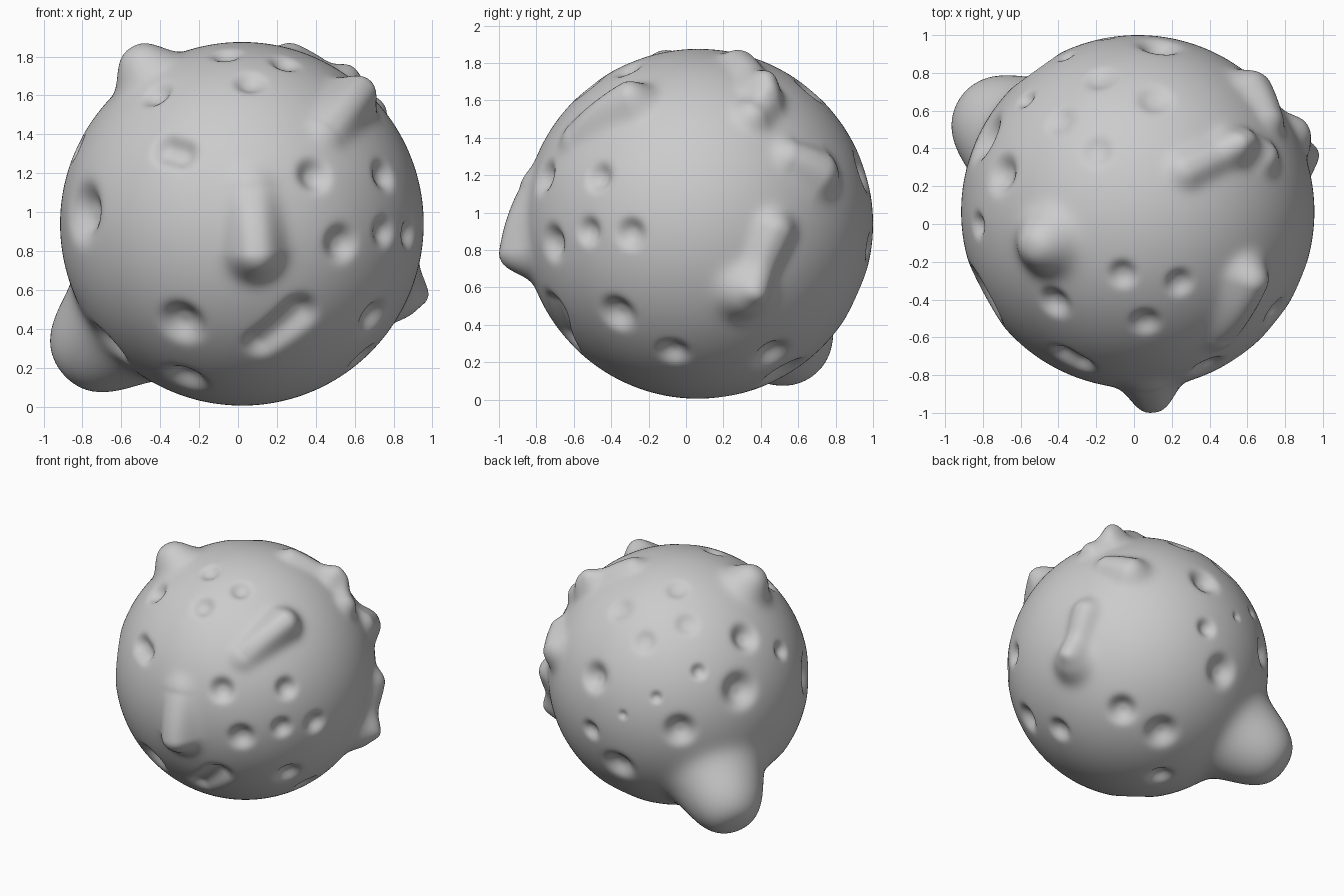
import bpy, bmesh
from math import sin, cos, radians, sqrt, exp
from mathutils import Vector

R = 0.935
CENTRE = Vector((0.02, 0.065, 0.94))

# Sight lines used to place features: azimuth, elevation, centre of the ball in that view
VIEWS = {
    "front": (0, 0, 0.02, 0.94),
    "right": (90, 0, 0.065, 0.94),
    "top": (0, 90, 0.02, 0.065),
    "back_left": (215, 25, 0, 0),
    "below": (140, -25, 0, 0),
}


def on_ball(view, u, v):
    """Point on the plain ball seen at (u, v) in a view."""
    a, e, cu, cv = VIEWS[view]
    a, e, u, v = radians(a), radians(e), u - cu, v - cv
    w = sqrt(max(0.0, R * R - u * u - v * v))
    right = Vector((cos(a), sin(a), 0))
    up = Vector((-sin(e) * sin(a), sin(e) * cos(a), cos(e)))
    toward = Vector((sin(a) * cos(e), -cos(a) * cos(e), sin(e)))
    return (right * u + up * v + toward * w).normalized() * R


features = []   # start, axis, length squared, radii, heights, falloff power


def ridge(view, p, q, r0, r1, h0, h1, power=2.6):
    a, b = on_ball(view, *p), on_ball(view, *q)
    d = b - a
    features.append((a, d, max(d.length_squared, 1e-9), r0, r1, h0, h1, power))


def bump(view, u, v, r, h, power=2.6):
    ridge(view, (u, v), (u, v), r, r, h, h, power)


def dent(view, u, v, r, k=0.55):
    bump(view, u, v, r * 0.8, -k * r, 3)


# Craters on the front
for u, v, r in [(-0.80, 1.0, 0.16), (-0.29, 0.43, 0.125), (-0.27, 0.14, 0.115),
                (-0.67, 0.32, 0.13), (0.39, 1.19, 0.095), (0.53, 0.84, 0.10),
                (-0.42, 1.61, 0.09)]:
    dent("front", u, v, r)
# Craters on the right side
for u, v, r in [(-0.465, 1.19, 0.085), (-0.52, 0.9, 0.08), (-0.295, 0.89, 0.085),
                (-0.365, 0.46, 0.105), (-0.07, 0.255, 0.09), (0.46, 0.24, 0.11)]:
    dent("right", u, v, r)
# Craters on the crown
for u, v, r in [(-0.06, -0.265, 0.08), (0.24, -0.31, 0.08), (0.06, -0.52, 0.085)]:
    dent("top", u, v, r, 0.45)
for u, v, r in [(-0.18, 0.77, 0.09), (0.11, 0.66, 0.10), (-0.39, 0.545, 0.09),
                (-0.195, 0.385, 0.09)]:
    dent("top", u, v, r, 0.3)
# Craters on the back and left
for u, v, r in [(-0.60, -0.02, 0.115), (-0.63, -0.40, 0.075), (-0.43, -0.655, 0.125),
                (-0.16, -0.165, 0.045), (-0.40, -0.29, 0.035), (0.145, 0.02, 0.06),
                (0.01, -0.40, 0.12), (0.44, -0.115, 0.14), (0.475, 0.265, 0.11),
                (0.735, 0.17, 0.07)]:
    dent("back_left", u, v, r)
# Craters underneath
for u, v, r in [(0.17, -0.53, 0.125), (0.16, -0.82, 0.10)]:
    dent("below", u, v, r)

# Short eye slit and slanted mouth groove
ridge("front", (-0.36, 1.32), (-0.29, 1.30), 0.07, 0.07, -0.05, -0.05, 3)
ridge("front", (0.12, 0.33), (0.31, 0.48), 0.075, 0.085, -0.05, -0.06, 3)

# Nose, brow and horn
ridge("front", (0.07, 1.12), (0.09, 0.80), 0.11, 0.125, 0.04, 0.145)
ridge("right", (-0.60, 1.42), (-0.29, 1.585), 0.09, 0.11, 0.035, 0.125)
bump("top", -0.47, -0.10, 0.145, 0.15)

# Knobbly ridge down the right rear
ridge("top", (0.28, 0.29), (0.50, 0.39), 0.09, 0.08, 0.055, 0.05)
bump("top", 0.54, 0.41, 0.10, 0.075)
ridge("top", (0.60, 0.43), (0.69, 0.36), 0.08, 0.09, 0.04, 0.065)
ridge("right", (0.57, 1.30), (0.71, 1.22), 0.09, 0.12, 0.06, 0.09)
ridge("right", (0.48, 0.90), (0.36, 0.63), 0.10, 0.08, 0.075, 0.05)
bump("right", 0.32, 0.57, 0.13, 0.10)

# Large bulge at the lower left rear
d = Vector((-0.69, 0.435, -0.575)).normalized() * R
features.append((d, Vector((0, 0, 0)), 1.0, 0.265, 0.265, 0.36, 0.36, 3))


def height(p):
    total = 0.0
    for a, axis, len2, r0, r1, h0, h1, power in features:
        rel = p - a
        t = min(1.0, max(0.0, rel.dot(axis) / len2))
        dist = (rel - axis * t).length / (r0 + (r1 - r0) * t)
        if dist < 2.5:
            total += (h0 + (h1 - h0) * t) * exp(-dist ** power)
    return total


# Sculpted ball
bm = bmesh.new()
bmesh.ops.create_icosphere(bm, subdivisions=7, radius=R)
for v in bm.verts:
    n = v.co.normalized()
    v.co = n * (R + height(n * R)) + CENTRE
for f in bm.faces:
    f.smooth = True
mesh = bpy.data.meshes.new("lumpy_ball")
bm.to_mesh(mesh)
bm.free()
bpy.context.collection.objects.link(bpy.data.objects.new("lumpy_ball", mesh))
